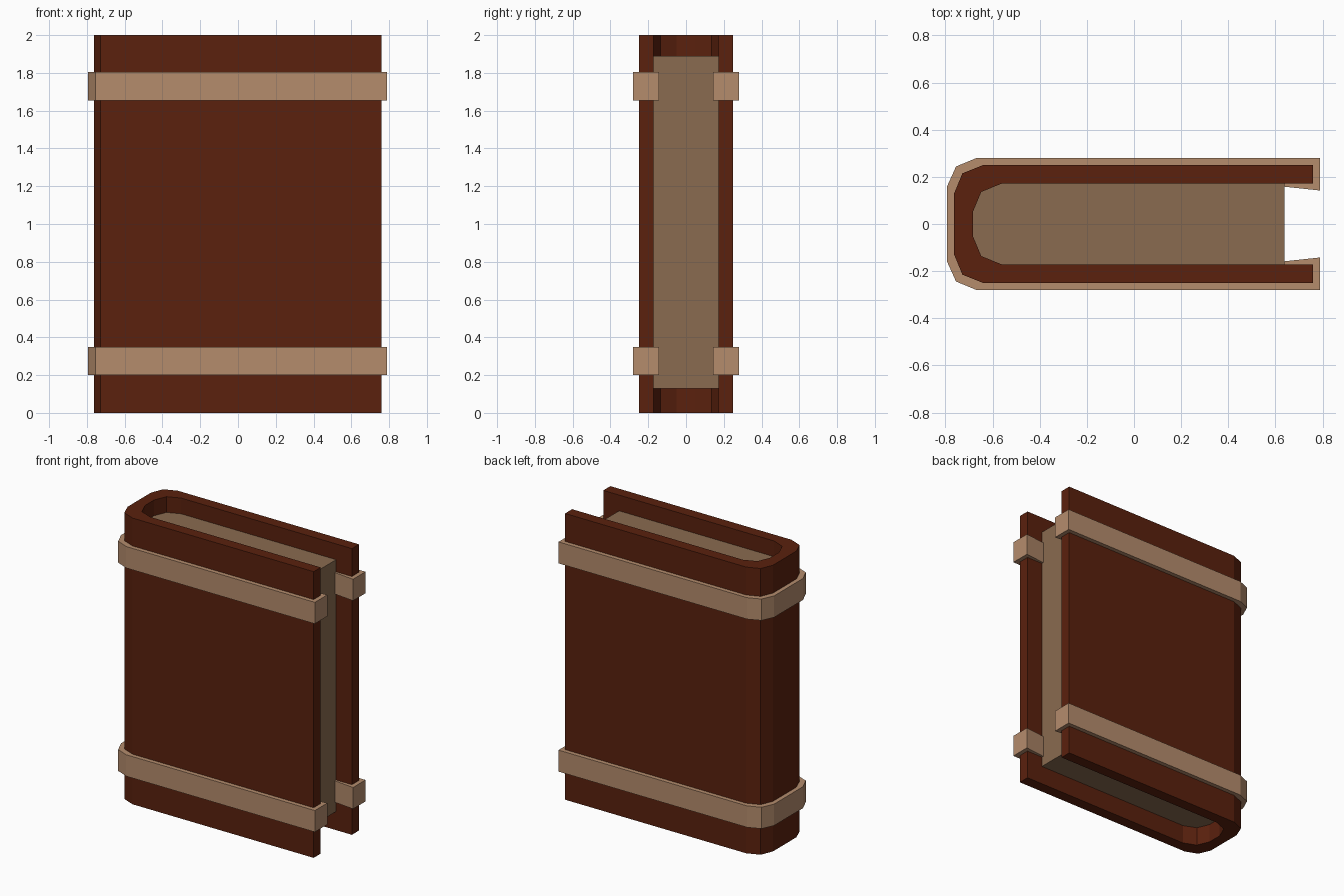
import bpy, bmesh

if "Cube" in bpy.data.objects:
    bpy.data.objects.remove(bpy.data.objects["Cube"])


def material(name, rgb):
    m = bpy.data.materials.new(name)
    m.diffuse_color = (*rgb, 1)
    m.use_nodes = True
    m.node_tree.nodes["Principled BSDF"].inputs["Base Color"].default_value = m.diffuse_color
    return m


leather = material("dark red leather", (0.103, 0.0150, 0.0042))
tan = material("tan strap", (0.46, 0.263, 0.152))
paper = material("aged paper", (0.252, 0.147, 0.080))


def mirrored(half):
    """Complete a half outline (y > 0, ending at the spine) across y = 0."""
    return half + [(x, -y) for x, y in reversed(half)]


def extrude_outline(name, outline, z0, z1, mat):
    """Solid prism from a plan outline."""
    bm = bmesh.new()
    low = [bm.verts.new((x, y, z0)) for x, y in outline]
    high = [bm.verts.new((x, y, z1)) for x, y in outline]
    n = len(outline)
    bm.faces.new(low[::-1])
    bm.faces.new(high)
    for i in range(n):
        j = (i + 1) % n
        bm.faces.new((low[i], low[j], high[j], high[i]))
    bmesh.ops.recalc_face_normals(bm, faces=bm.faces)
    me = bpy.data.meshes.new(name)
    bm.to_mesh(me)
    bm.free()
    me.materials.append(mat)
    ob = bpy.data.objects.new(name, me)
    bpy.context.collection.objects.link(ob)
    return ob


# Cover: U-shaped boards with a faceted spine
outer = [(0.76, 0.25), (-0.64, 0.25), (-0.728, 0.215), (-0.763, 0.13)]
inner = [(0.76, 0.172), (-0.56, 0.172), (-0.648, 0.136), (-0.684, 0.05)]
extrude_outline("cover", mirrored(outer) + mirrored(inner)[::-1], 0, 2, leather)

# Page block, tucked into the spine
pages = [(0.638, 0.172), (-0.56, 0.172), (-0.648, 0.136), (-0.684, 0.05)]
extrude_outline("pages", mirrored(pages), 0.13, 1.89, paper)

# Straps: wrap the cover and hook around the fore edges
strap_out = [(0.5, 0.173), (0.79, 0.142), (0.79, 0.28), (-0.668, 0.28),
             (-0.755, 0.244), (-0.793, 0.16)]
strap_in = [(0.5, 0.22), (-0.63, 0.22), (-0.70, 0.19), (-0.74, 0.12)]
strap = mirrored(strap_out) + mirrored(strap_in)[::-1]
for name, z in (("lower_strap", 0.2), ("upper_strap", 1.655)):
    extrude_outline(name, strap, z, z + 0.15, tan)
